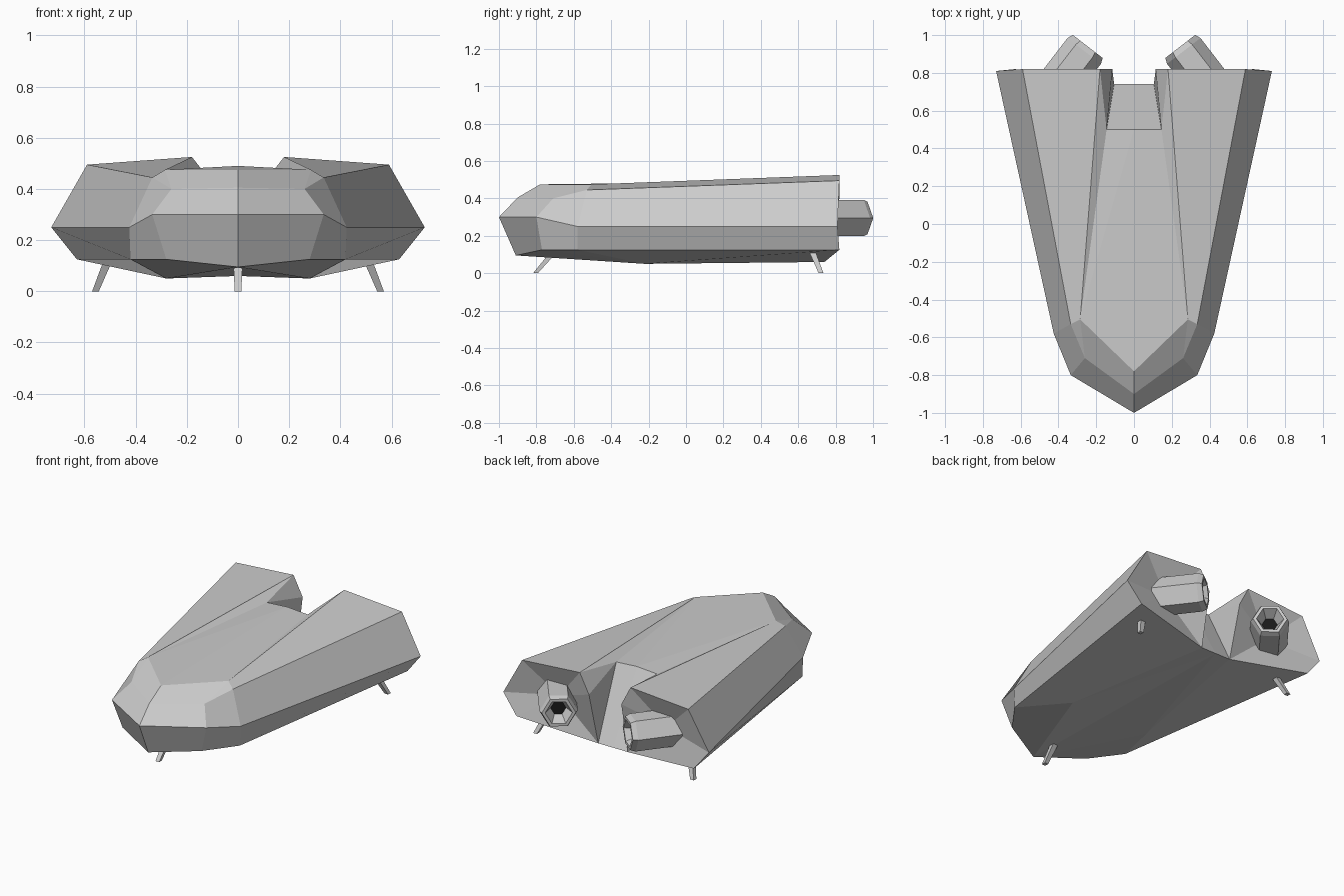
import bpy, bmesh
from math import cos, sin, tau
from mathutils import Vector as V

if "Cube" in bpy.data.objects:
    bpy.data.objects.remove(bpy.data.objects["Cube"])


def make(name, polys, mat=None, mirror=True):
    """Object from polygons of points; shared corners are welded."""
    bm = bmesh.new()
    for poly in polys:
        pts = []
        for p in poly:
            if not any((V(p) - V(q)).length < 1e-4 for q in pts):
                pts.append(p)
        if len(pts) > 2:
            bm.faces.new([bm.verts.new(p) for p in pts])
    bmesh.ops.remove_doubles(bm, verts=bm.verts, dist=1e-4)
    bmesh.ops.recalc_face_normals(bm, faces=bm.faces)
    me = bpy.data.meshes.new(name)
    bm.to_mesh(me)
    bm.free()
    ob = bpy.data.objects.new(name, me)
    bpy.context.collection.objects.link(ob)
    if mat:
        me.materials.append(mat)
    if mirror:
        m = ob.modifiers.new("mirror", 'MIRROR')
        m.use_clip = True
    return ob


def loft(a, b, closed=False):
    n = len(a)
    return [(a[i], a[(i + 1) % n], b[(i + 1) % n], b[i])
            for i in range(n if closed else n - 1)]


# Hull half: lines running nose -> shoulder -> side -> stern
keel = [(0, -.91, .095), (.28, -.22, .05), (.28, -.22, .05), (.105, .74, .06)]
lower = [(0, -.91, .095), (.28, -.77, .125), (.42, -.58, .125), (.63, .82, .125)]
waist = [(0, -1, .30), (.335, -.80, .30), (.425, -.58, .25), (.73, .81, .25)]
upper = [(0, -.90, .405), (.26, -.71, .40), (.335, -.53, .445), (.59, .82, .495)]
deck = [(0, -.78, .475), (.285, -.505, .475), (.285, -.505, .475), (.18, .82, .525)]
lines = [keel, lower, waist, upper, deck]
hull = [f for a, b in zip(lines, lines[1:]) for f in loft(a, b)]

# Belly, deck and the notch between the sterns
belly_end, deck_end = (0, .74, .06), (0, .50, .49)
valley, lip = (.145, .50, .48), (.115, .82, .40)
hull += [(keel[0], keel[1], belly_end), (keel[1], keel[3], belly_end),
         (deck[0], deck[1], deck_end), (deck[1], valley, deck_end),
         (deck[1], deck[3], valley),
         (deck_end, valley, keel[3], belly_end),
         (valley, deck[3], lip), (valley, lip, keel[3])]

# Recessed stern facets around the engine
rim = [deck[3], upper[3], waist[3], lower[3], keel[3], lip]
hull += [(rim[i], rim[i - 1], (.38, .74, .295)) for i in range(6)]
make("hull", hull)

# Hexagonal engines, angled inward, with a funnel-shaped nozzle
centre = V((.245, .94, .295))
axis, side = V((-.61, .79, 0)), V((.79, .61, 0))


def ring(d, r):
    return [tuple(centre + axis * d + side * r * cos(i * tau / 6)
                  + V((0, 0, r * sin(i * tau / 6)))) for i in range(6)]


rings = [ring(*q) for q in ((-.30, .112), (-.03, .112), (0, .1), (0, .08), (-.07, .045))]
make("engine", [f for a, b in zip(rings, rings[1:]) for f in loft(a, b, True)] + [rings[0]])
black = bpy.data.materials.new("nozzle_black")
black.diffuse_color = (.01, .01, .01, 1)
black.use_nodes = True
black.node_tree.nodes["Principled BSDF"].inputs["Base Color"].default_value = black.diffuse_color
make("nozzle_core", [ring(-.069, .046)], black)


# Splayed landing legs
def leg(name, top, foot, mirror):
    def square(c, w):
        return [(c[0] + sx * w, c[1] + sy * w, c[2])
                for sx, sy in ((-1, -1), (1, -1), (1, 1), (-1, 1))]
    a, b = square(top, .018), square(foot, .013)
    make(name, loft(a, b, True) + [a, b], None, mirror)


leg("front_leg", (0, -.71, .11), (0, -.805, 0), False)
leg("rear_leg", (.50, .665, .14), (.557, .722, 0), True)
